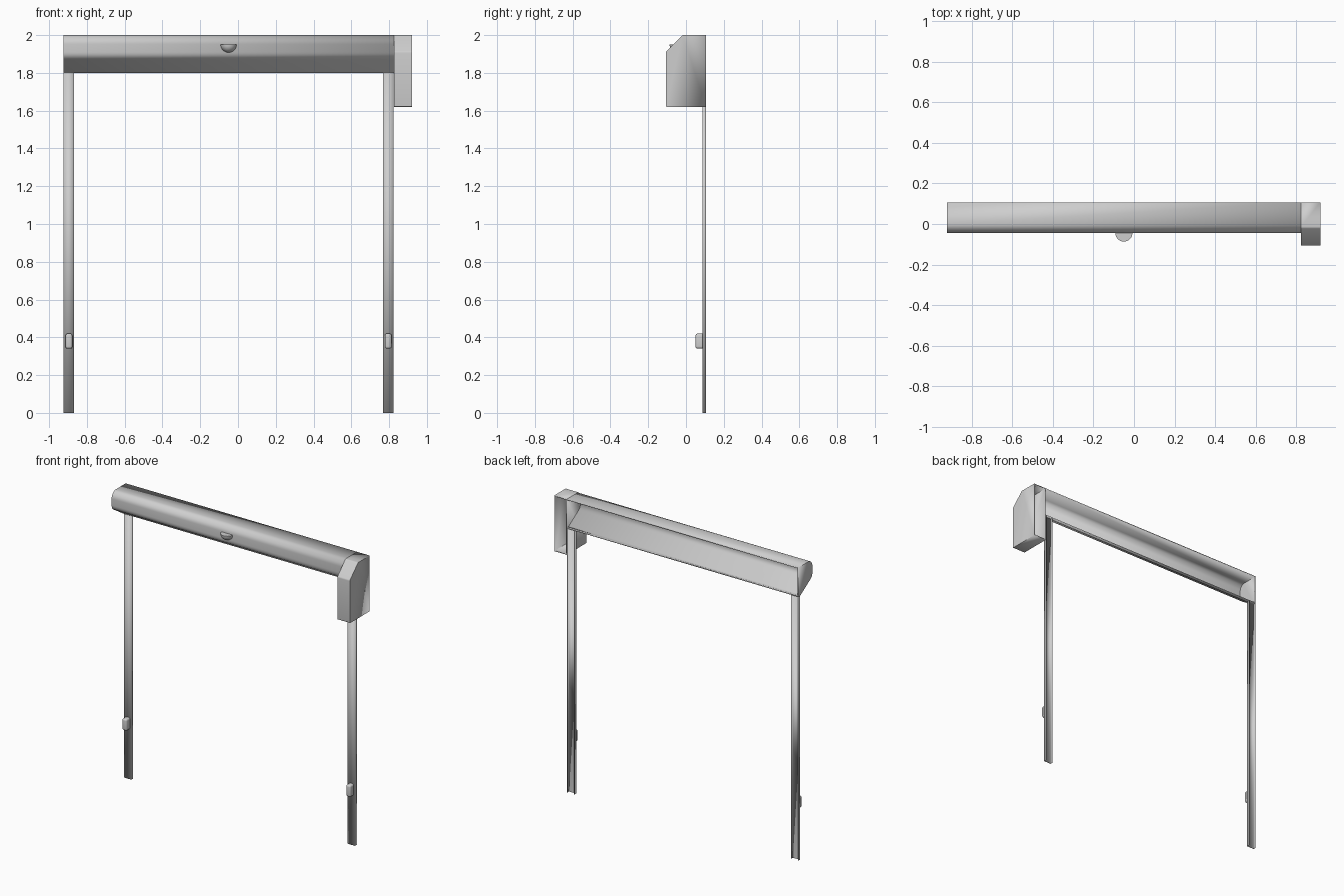
import bpy, bmesh, math
from mathutils import Vector

cube = bpy.data.objects.get("Cube")
if cube:
    bpy.data.objects.remove(cube, do_unlink=True)

grey = bpy.data.materials.new("light_grey")
grey.use_nodes = True
COLOUR = (0.62, 0.62, 0.62, 1)
grey.diffuse_color = COLOUR
grey.node_tree.nodes["Principled BSDF"].inputs["Base Color"].default_value = COLOUR


def finish(name, bm):
    mesh = bpy.data.meshes.new(name)
    bm.to_mesh(mesh)
    bm.free()
    mesh.materials.append(grey)
    obj = bpy.data.objects.new(name, mesh)
    bpy.context.collection.objects.link(obj)
    return obj


def smooth(obj, angle=35):
    bpy.ops.object.select_all(action="DESELECT")
    obj.select_set(True)
    bpy.context.view_layer.objects.active = obj
    bpy.ops.object.shade_smooth_by_angle(angle=math.radians(angle))


def fillet(points, radius, steps=5):
    """Round the inner corners of an open profile."""
    pts = [Vector(p) for p in points]
    out = [pts[0]]
    for a, b, c in zip(pts, pts[1:], pts[2:]):
        r = min(radius, (a - b).length * 0.45, (c - b).length * 0.45)
        s, e = b + (a - b).normalized() * r, b + (c - b).normalized() * r
        for i in range(steps + 1):
            t = i / steps
            out.append(s * (1 - t) ** 2 + b * 2 * t * (1 - t) + e * t * t)
    return out + [pts[-1]]


def shell(name, profile, start, end, axis="X", caps=(), wall=0.006):
    """Sweep an open profile along an axis into a thin-walled shell."""
    place = (lambda p, t: (t, p[0], p[1])) if axis == "X" else (lambda p, t: (p[0], p[1], t))
    bm = bmesh.new()
    a = [bm.verts.new(place(p, start)) for p in profile]
    b = [bm.verts.new(place(p, end)) for p in profile]
    for i in range(len(profile) - 1):
        bm.faces.new((a[i], b[i], b[i + 1], a[i + 1]))
    if "start" in caps:
        bm.faces.new(a)
    if "end" in caps:
        bm.faces.new(b[::-1])
    obj = finish(name, bm)
    smooth(obj)
    solid = obj.modifiers.new("Wall", "SOLIDIFY")
    solid.thickness = wall
    solid.offset = -1
    solid.use_even_offset = True
    return obj


BACK, RAIL_FRONT, FRONT = 0.107, 0.087, -0.045

# Long housing, open at the back, closed at its outer end
hood = [(BACK, 1.8), (RAIL_FRONT, 1.8), (FRONT, 1.885), (FRONT, 1.97), (-0.018, 2), (BACK, 2)]
shell("housing", fillet(hood, 0.025), -0.923, 0.825, caps=("start",))

# Drive box at the other end, open at the back
box = [(BACK, 1.62), (-0.107, 1.62), (-0.107, 1.912), (-0.018, 2), (BACK, 2)]
shell("drive_box", fillet(box, 0.006, 3), 0.825, 0.92, caps=("start", "end"))

# Guide rails with a small rounded knob on each
for side, x0, x1 in (("right", -0.923, -0.867), ("left", 0.767, 0.823)):
    channel = [(x1, BACK), (x1, RAIL_FRONT), (x0, RAIL_FRONT), (x0, BACK)]
    shell(side + "_rail", channel, 0, 1.803, axis="Z", wall=0.004)

    bm = bmesh.new()
    bmesh.ops.create_cube(bm, size=1)
    bmesh.ops.scale(bm, vec=(0.036, 0.04, 0.08), verts=bm.verts)
    bmesh.ops.translate(bm, vec=((x0 + x1) / 2, 0.07, 0.38), verts=bm.verts)
    front = [e for e in bm.edges if any(v.co.y < 0.07 for v in e.verts)]
    bmesh.ops.bevel(bm, geom=front, offset=0.012, segments=4, profile=0.5, affect="EDGES")
    smooth(finish(side + "_knob", bm), 40)

# Sensor: a quarter dome with a flat top on the housing front
bm = bmesh.new()
bmesh.ops.create_uvsphere(bm, u_segments=32, v_segments=16, radius=0.042)
for normal in ((0, 0, 1), (0, 1, 0)):
    cut = bmesh.ops.bisect_plane(bm, geom=bm.verts[:] + bm.edges[:] + bm.faces[:], plane_co=(0, 0, 0),
                                 plane_no=normal, clear_outer=True)
    bmesh.ops.holes_fill(bm, edges=[e for e in bm.edges if e.is_boundary])
bmesh.ops.recalc_face_normals(bm, faces=bm.faces)
bmesh.ops.translate(bm, vec=(-0.05, FRONT, 1.95), verts=bm.verts)
smooth(finish("sensor", bm))
